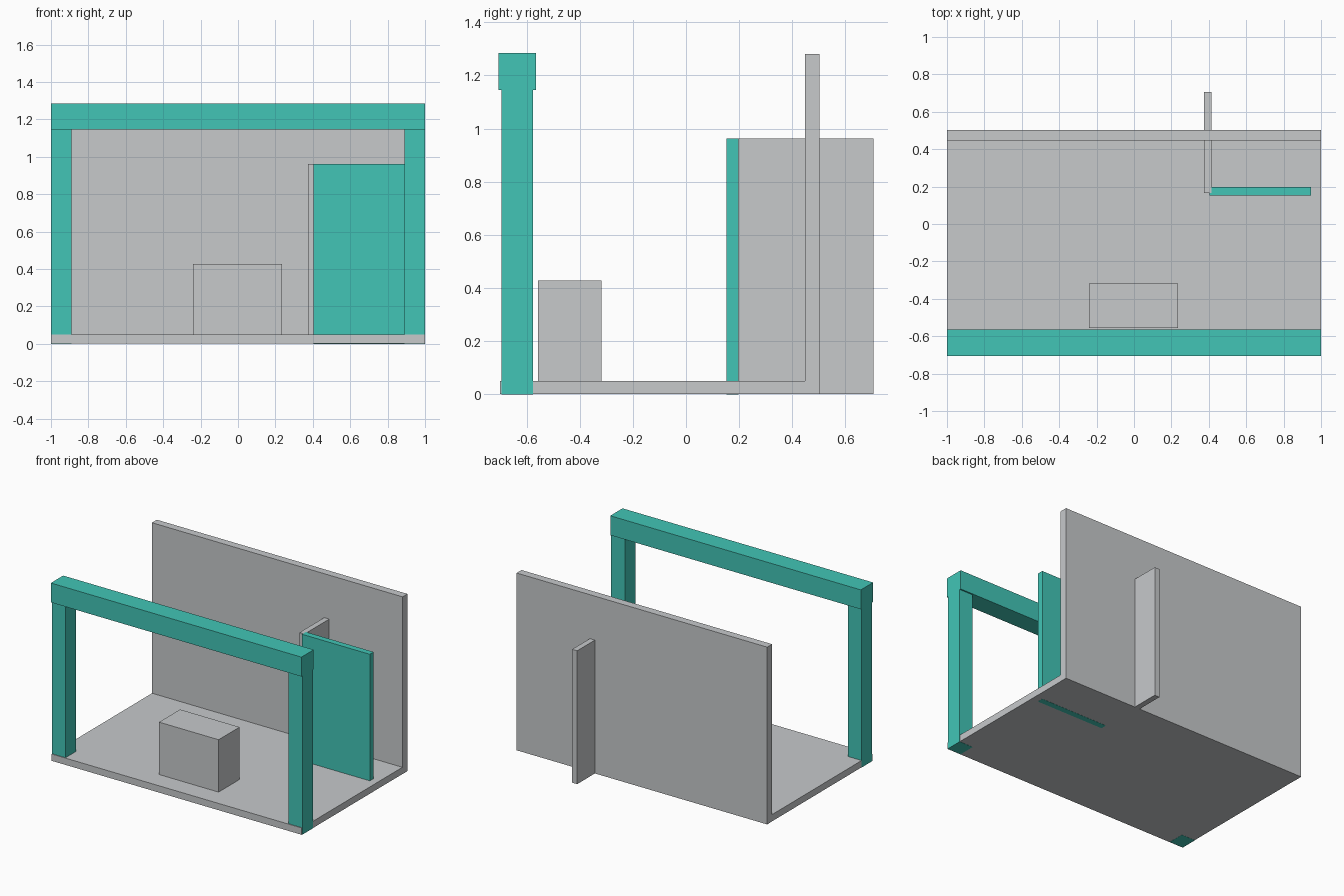
import bpy

if "Cube" in bpy.data.objects:
    bpy.data.objects.remove(bpy.data.objects["Cube"])


def material(name, rgb):
    m = bpy.data.materials.new(name)
    m.diffuse_color = (*rgb, 1.0)
    m.use_nodes = True
    m.node_tree.nodes["Principled BSDF"].inputs["Base Color"].default_value = m.diffuse_color
    return m


GREY = material("light grey", (0.571, 0.588, 0.60))
TEAL = material("teal", (0.054, 0.558, 0.468))


def box(name, x, y, z, mat):
    """Axis-aligned box given as (min, max) ranges."""
    bpy.ops.mesh.primitive_cube_add(
        size=1, location=[(a + b) / 2 for a, b in (x, y, z)])
    ob = bpy.context.object
    ob.name = name
    ob.scale = [b - a for a, b in (x, y, z)]
    bpy.ops.object.transform_apply(location=False, rotation=False, scale=True)
    ob.data.materials.append(mat)
    return ob


# Floor slab and back wall
box("floor", (-0.999, 0.999), (-0.70, 0.447), (0.001, 0.05), GREY)
box("back_wall", (-1, 1), (0.447, 0.503), (0.001, 1.28), GREY)

# Partition running through the back wall, and the panel beside it
box("partition", (0.375, 0.415), (0.165, 0.705), (0.001, 0.963), GREY)
box("side_panel", (0.405, 0.945), (0.153, 0.197), (0, 0.963), TEAL)

# Counter block
box("counter", (-0.24, 0.235), (-0.557, -0.318), (0.05, 0.428), GREY)

# Front portal frame
for side, x in (("left", (-1, -0.89)), ("right", (0.89, 1))):
    box(side + "_post", x, (-0.695, -0.575), (0, 1.145), TEAL)
box("top_beam", (-1, 1), (-0.705, -0.565), (1.145, 1.285), TEAL)
